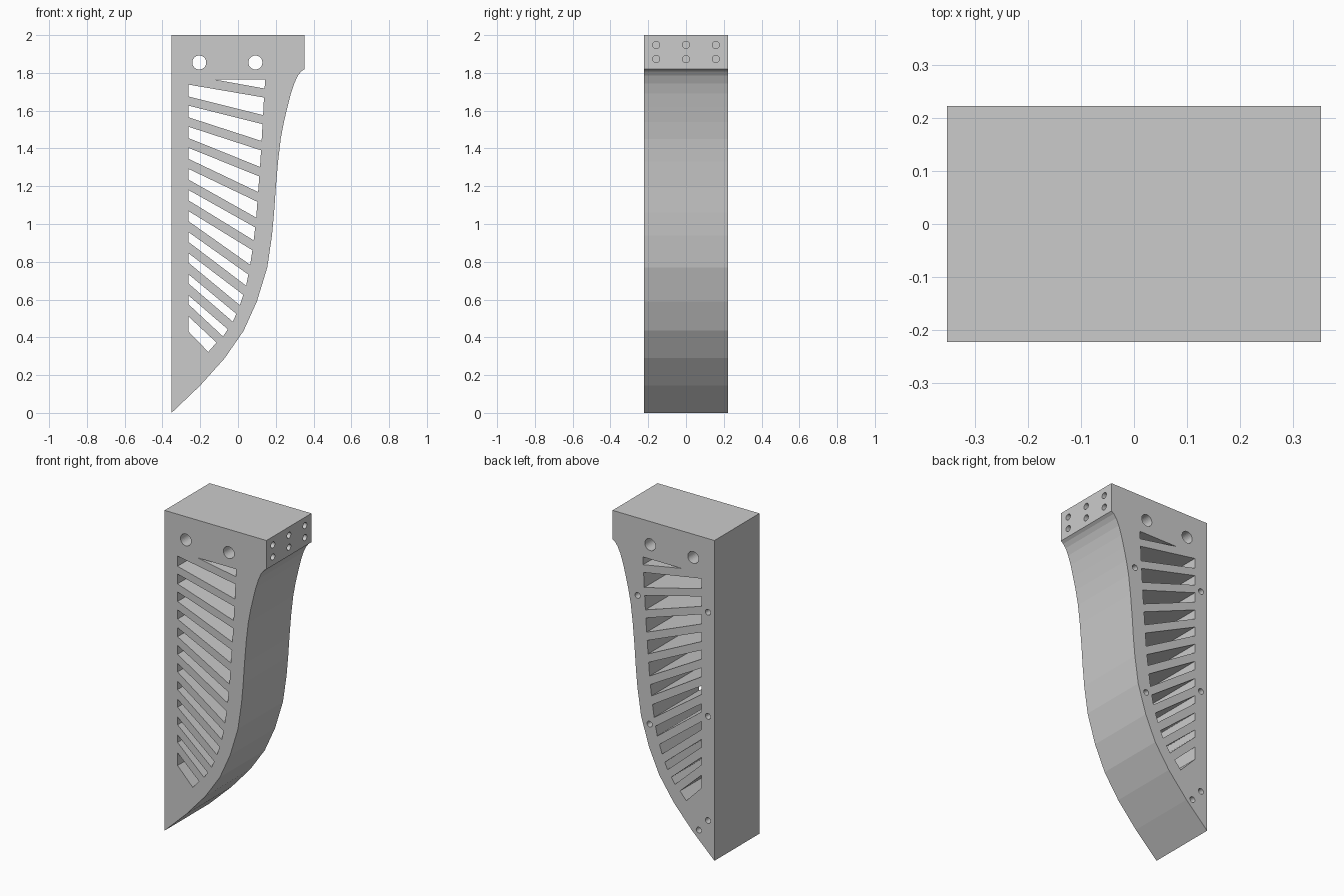
import bpy, bmesh, math
from mathutils import Vector

if "Cube" in bpy.data.objects:
    bpy.data.objects.remove(bpy.data.objects["Cube"])

D = 0.222   # half depth

def prism(bm, pts, direction):
    """Closed prism from a loop of 3D points swept along direction."""
    d = Vector(direction)
    a = [bm.verts.new(p) for p in pts]
    b = [bm.verts.new(Vector(p) + d) for p in pts]
    bm.faces.new(a)
    bm.faces.new(b[::-1])
    n = len(a)
    for i in range(n):
        bm.faces.new((a[i], b[i], b[(i + 1) % n], a[(i + 1) % n]))

def slab(bm, pts, y0, y1):
    prism(bm, [(x, y0, z) for x, z in pts], (0, y1 - y0, 0))

def circle(u, v, r, n=24):
    return [(u + r * math.cos(2 * math.pi * i / n),
             v + r * math.sin(2 * math.pi * i / n)) for i in range(n)]

def make(name, bm):
    bmesh.ops.recalc_face_normals(bm, faces=bm.faces)
    me = bpy.data.meshes.new(name)
    bm.to_mesh(me)
    bm.free()
    ob = bpy.data.objects.new(name, me)
    bpy.context.collection.objects.link(ob)
    return ob

# Bracket body: side profile swept through the depth
profile = [(-.352, 0), (-.352, 2), (.352, 2), (.352, 1.82), (.335, 1.808),
           (.317, 1.785), (.298, 1.745), (.28, 1.69), (.262, 1.62),
           (.243, 1.54), (.226, 1.45), (.212, 1.33), (.2, 1.19),
           (.191, 1.06), (.18, .94), (.155, .77), (.1, .59), (.03, .435),
           (-.07, .29), (-.2, .145)]
bm = bmesh.new()
slab(bm, profile, -D, D)
body = make("bracket_body", bm)

# Inner edge that ends the fanned slots on the right
edge = [(.143, 1.78), (.135, 1.62), (.127, 1.475), (.116, 1.3), (.106, 1.167),
        (.095, 1.02), (.08, .89), (.063, .775), (.042, .67), (.01, .57),
        (-.026, .485), (-.08, .405), (-.127, .36), (-.16, .32), (-.25, .25)]

def edge_x(z):
    for (x0, z0), (x1, z1) in zip(edge, edge[1:]):
        if z >= z1:
            return x0 + (x1 - x0) * (z0 - z) / (z0 - z1)
    return edge[-1][0]

def hit(z, angle):
    """Where a line falling from the left margin meets the inner edge."""
    x, t = LEFT, math.tan(math.radians(angle))
    while x < edge_x(z - t * (x - LEFT)):
        x += .0005
    return x, z - t * (x - LEFT)

# Fanned slots, cut front to back
LEFT = -.262
angles = [9.7, 14, 18, 22, 25.5, 29.3, 31.5, 35.3, 37.2, 39.6, 40.8, 43, 46]
bm = bmesh.new()
slab(bm, [(-.125, 1.765), (.143, 1.765), (.141, 1.717)], -.3, .3)
for k in range(12):
    top = 1.738 - .1116 * k
    low = 1.675 - .110 * k if k < 11 else .431
    slab(bm, [(LEFT, top), (LEFT, low), hit(low, angles[k + 1]),
              hit(top, angles[k])], -.3, .3)

# Two large through holes
for x in (-.205, .092):
    slab(bm, circle(x, 1.855, .037, 32), -.3, .3)

# Blind screw holes in the back face
for x, z in ((.179, 1.515), (-.307, 1.54), (-.307, .89), (.096, .734),
             (-.307, .24), (-.244, .163)):
    slab(bm, circle(x, z, .018), D - .1, .3)

# Blind screw holes in the end of the top block
for y in (-.158, 0, .158):
    for z in (1.948, 1.873):
        prism(bm, [(.25, u, v) for u, v in circle(y, z, .019)], (.2, 0, 0))
cutter = make("hole_cutter", bm)
cutter.hide_render = True

mod = body.modifiers.new("holes", 'BOOLEAN')
mod.operation = 'DIFFERENCE'
mod.solver = 'EXACT'
mod.object = cutter
bpy.context.view_layer.objects.active = body
body.select_set(True)
bpy.ops.object.modifier_apply(modifier=mod.name)
bpy.data.objects.remove(cutter)
